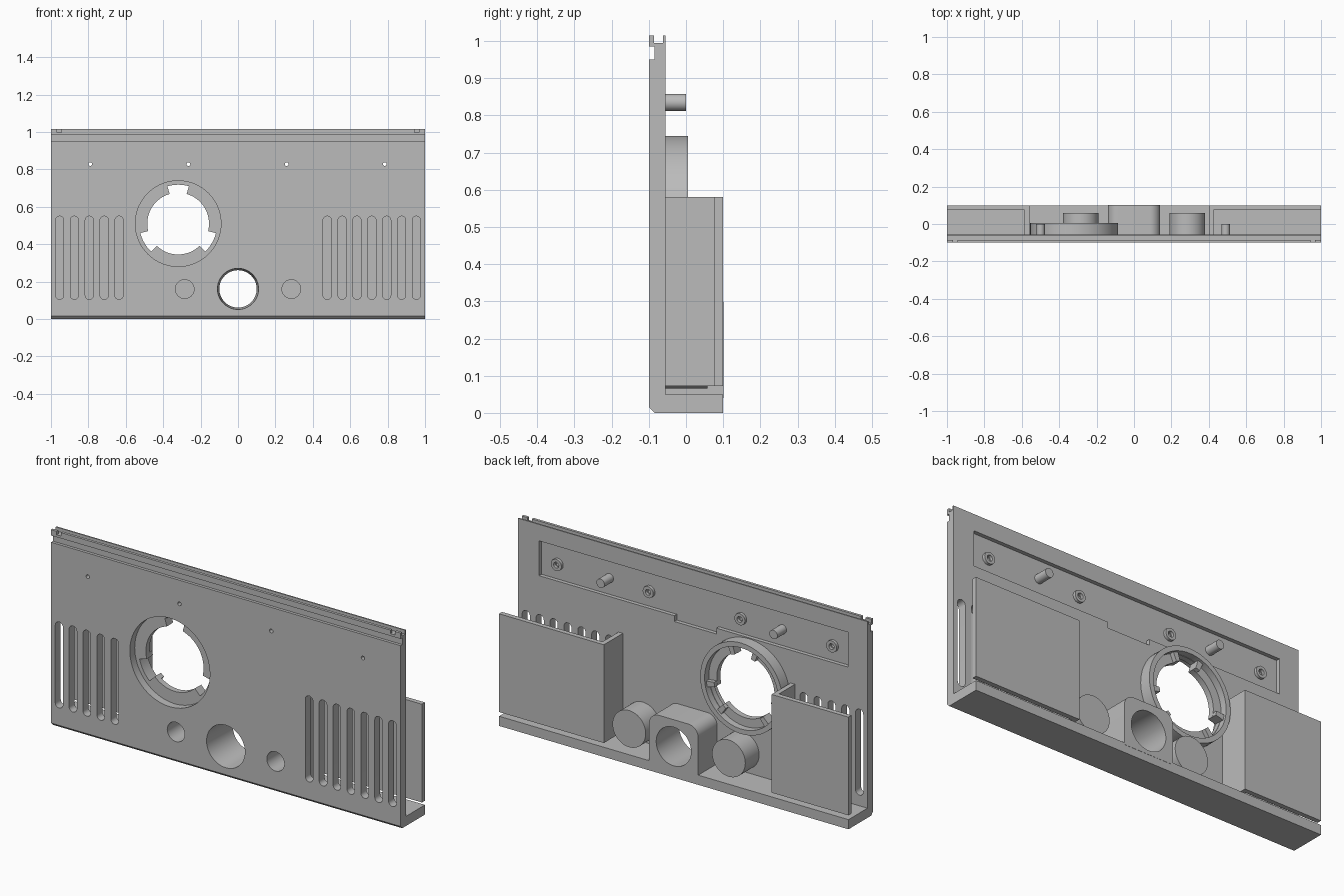
import bpy, bmesh
from math import cos, sin, radians

if "Cube" in bpy.data.objects:
    bpy.data.objects.remove(bpy.data.objects["Cube"], do_unlink=True)

grey = bpy.data.materials.new("plain grey")
grey.use_nodes = True
grey.diffuse_color = (0.5, 0.5, 0.5, 1)
grey.node_tree.nodes["Principled BSDF"].inputs["Base Color"].default_value = (0.5, 0.5, 0.5, 1)

parts = []


def solid(name, pts, axis, lo, hi, end_pts=None):
    """Extrude (or loft) a flat outline along an axis."""
    place = {"x": lambda a, b, d: (d, a, b),
             "y": lambda a, b, d: (a, d, b),
             "z": lambda a, b, d: (a, b, d)}[axis]
    bm = bmesh.new()
    first = [bm.verts.new(place(a, b, lo)) for a, b in pts]
    last = [bm.verts.new(place(a, b, hi)) for a, b in end_pts or pts]
    bm.faces.new(first)
    bm.faces.new(last)
    n = len(first)
    for i in range(n):
        j = (i + 1) % n
        bm.faces.new((first[i], first[j], last[j], last[i]))
    bmesh.ops.recalc_face_normals(bm, faces=bm.faces)
    mesh = bpy.data.meshes.new(name)
    bm.to_mesh(mesh)
    bm.free()
    mesh.materials.append(grey)
    obj = bpy.data.objects.new(name, mesh)
    bpy.context.collection.objects.link(obj)
    parts.append(obj)
    return obj


def arc(cx, cz, r, a0, a1, n=12):
    angles = [radians(a0 + (a1 - a0) * i / n) for i in range(n + 1)]
    return [(cx + r * cos(a), cz + r * sin(a)) for a in angles]


def circle(cx, cz, r, n=48):
    return arc(cx, cz, r, 0, 360, n)[:-1]


def rect(x0, x1, z0, z1):
    return [(x0, z0), (x1, z0), (x1, z1), (x0, z1)]


def cut(target, pts, lo, hi, end_pts=None):
    """Cut an outline through a part along y."""
    cutter = solid("cutter", pts, "y", lo, hi, end_pts)
    cutter.hide_render = True
    parts.remove(cutter)
    mod = target.modifiers.new("cut", "BOOLEAN")
    mod.operation, mod.solver, mod.object = "DIFFERENCE", "EXACT", cutter
    bpy.context.view_layer.objects.active = target
    bpy.ops.object.modifier_apply(modifier=mod.name)
    bpy.data.objects.remove(cutter, do_unlink=True)


FRONT, BACK, FLOOR = -0.1, -0.055, -0.075

# Front panel with bottom shelf, chamfered foot and grooved top edge
panel = solid("front_panel", [
    (-0.085, 0), (0.1, 0), (0.1, 0.05), (BACK, 0.05), (BACK, 1.015),
    (-0.062, 1.015), (-0.062, 0.995), (-0.086, 0.995), (-0.086, 1.015),
    (FRONT, 1.015), (FRONT, 0.985), (-0.085, 0.985), (-0.085, 0.95),
    (FRONT, 0.95), (FRONT, 0.015)], "x", -1, 1)

# Small notches in the top lip
for x in (-0.955, 0.955):
    cut(panel, rect(x - 0.0125, x + 0.0125, 0.997, 1.03), -0.12, -0.08)

# Vent slots
step = 0.0795
slots = [-0.954 + step * i for i in range(5)] + [0.954 - step * i for i in range(7)]
for x in slots:
    outline = arc(x, 0.528, 0.022, 0, 180) + arc(x, 0.127, 0.022, 180, 360)
    cut(panel, outline, -0.12, -0.04)

# Long rear recess with a small pocket below it
cut(panel, [(-0.89, 0.75), (-0.135, 0.75), (-0.135, 0.72), (0.105, 0.72),
            (0.105, 0.75), (0.88, 0.75), (0.88, 0.93), (-0.89, 0.93)], FLOOR, 0)

# Screw holes and their bosses
for x in (-0.79, -0.265, 0.26, 0.785):
    boss = solid("screw_boss", circle(x, 0.828, 0.03, 24), "y", FLOOR - 0.005, -0.06)
    cut(boss, circle(x, 0.828, 0.015, 24), -0.09, 0)
    cut(panel, circle(x, 0.828, 0.01, 16), -0.12, 0)

# Locating pins
for x in (-0.5, 0.49):
    solid("locating_pin", circle(x, 0.835, 0.023, 24), "y", FLOOR - 0.005, 0)

# Button cups, hollow from the front
for x in (-0.285, 0.285):
    hole = circle(x, 0.16, 0.05)
    cut(panel, hole, -0.12, -0.04)
    cup = solid("button_cup", circle(x, 0.16, 0.095), "y", BACK - 0.005, 0.058)
    cut(cup, hole, -0.12, 0.03)

# Central tube in a block with rounded shoulders
block = solid("tube_block",
              [(-0.14, 0.04), (0.14, 0.04)]
              + arc(0.085, 0.245, 0.055, 0, 90) + arc(-0.085, 0.245, 0.055, 90, 180),
              "y", BACK - 0.005, 0.101)
for part in (block, panel):
    cut(part, circle(0, 0.161, 0.11), -0.101, 0.102, circle(0, 0.161, 0.1))

# Bayonet ring with three key notches
CX, CZ = -0.32, 0.51
cut(panel, circle(CX, CZ, 0.229, 72), -0.12, 0)
ring = solid("bayonet_ring", circle(CX, CZ, 0.235, 72), "y", -0.06, 0.005)
cut(ring, circle(CX, CZ, 0.21, 72), -0.03, 0.02)
keyhole = []
for a in (90, 210, 330):
    keyhole += arc(CX, CZ, 0.208, a - 16, a + 16) + arc(CX, CZ, 0.165, a + 16, a + 104, 18)
cut(ring, keyhole, -0.08, 0)
for a in (90, 210, 330):
    for start in (a - 24, a + 16):
        rib = arc(CX, CZ, 0.166, start, start + 8, 4) + arc(CX, CZ, 0.213, start + 8, start, 4)
        solid("ring_rib", rib, "y", -0.035, -0.008)

# Rear covers behind the vents: back plate plus inner side wall
for name, side, inner in (("right_cover", -1, 0.56), ("left_cover", 1, 0.4)):
    wall = inner + 0.025
    outline = [(1, 0.075), (wall, 0.075), (wall, BACK - 0.005),
               (inner, BACK - 0.005), (inner, 0.1), (1, 0.1)]
    solid(name, [(side * x, y) for x, y in outline], "z", 0.072, 0.58)

# Smooth round walls, keep edges sharp
bpy.ops.object.select_all(action="DESELECT")
for obj in parts:
    obj.select_set(True)
bpy.context.view_layer.objects.active = panel
bpy.ops.object.shade_smooth_by_angle(angle=radians(30))
